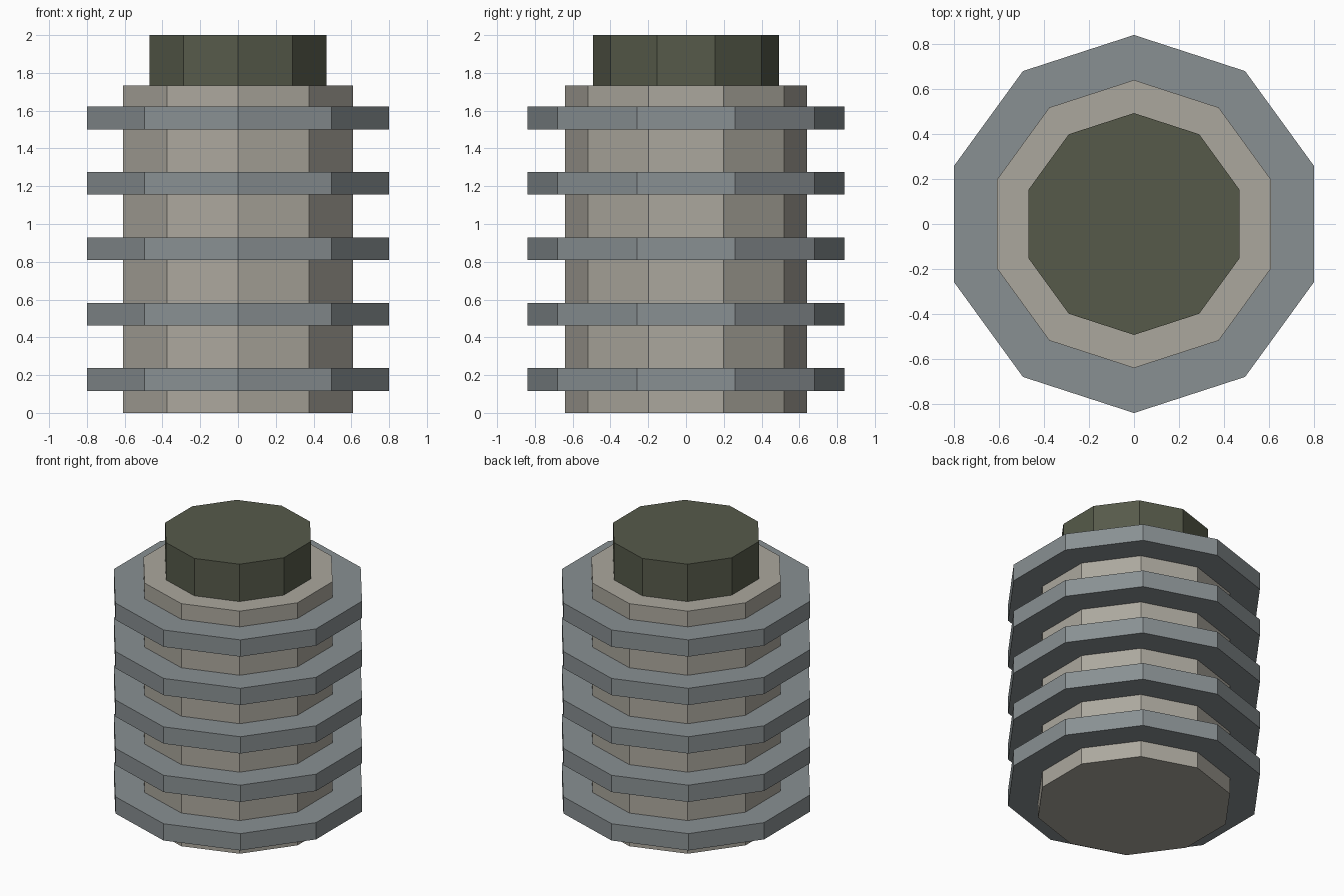
import bpy, bmesh
from math import sin, cos, pi

if "Cube" in bpy.data.objects:
    bpy.data.objects.remove(bpy.data.objects["Cube"])

SIDES = 10


def material(name, rgb):
    m = bpy.data.materials.new(name)
    m.diffuse_color = (*rgb, 1)
    m.use_nodes = True
    m.node_tree.nodes["Principled BSDF"].inputs["Base Color"].default_value = m.diffuse_color
    return m


def drum(name, radius, z0, z1, mat):
    """Ten-sided upright drum with a corner pointing to +y."""
    bm = bmesh.new()
    ring = [bm.verts.new((radius * sin(2 * pi * i / SIDES),
                          radius * cos(2 * pi * i / SIDES), z0)) for i in range(SIDES)]
    base = bm.faces.new(ring)
    top = bmesh.ops.extrude_face_region(bm, geom=[base], use_keep_orig=True)["geom"]
    bmesh.ops.translate(bm, vec=(0, 0, z1 - z0),
                        verts=[g for g in top if isinstance(g, bmesh.types.BMVert)])
    bmesh.ops.recalc_face_normals(bm, faces=bm.faces)
    me = bpy.data.meshes.new(name)
    bm.to_mesh(me)
    bm.free()
    me.materials.append(mat)
    ob = bpy.data.objects.new(name, me)
    bpy.context.collection.objects.link(ob)
    return ob


stone = material("warm_grey", (0.41, 0.39, 0.34))
metal = material("cool_grey", (0.25, 0.28, 0.29))
olive = material("dark_olive", (0.093, 0.102, 0.068))

# Central body
drum("body", 0.64, 0, 1.733, stone)

# Evenly spaced cooling fins
for i in range(5):
    z = 0.117 + 0.346 * i
    drum(f"fin_{i + 1}", 0.84, z, z + 0.12, metal)

# Top cap
drum("cap", 0.493, 1.733, 2.0, olive)
